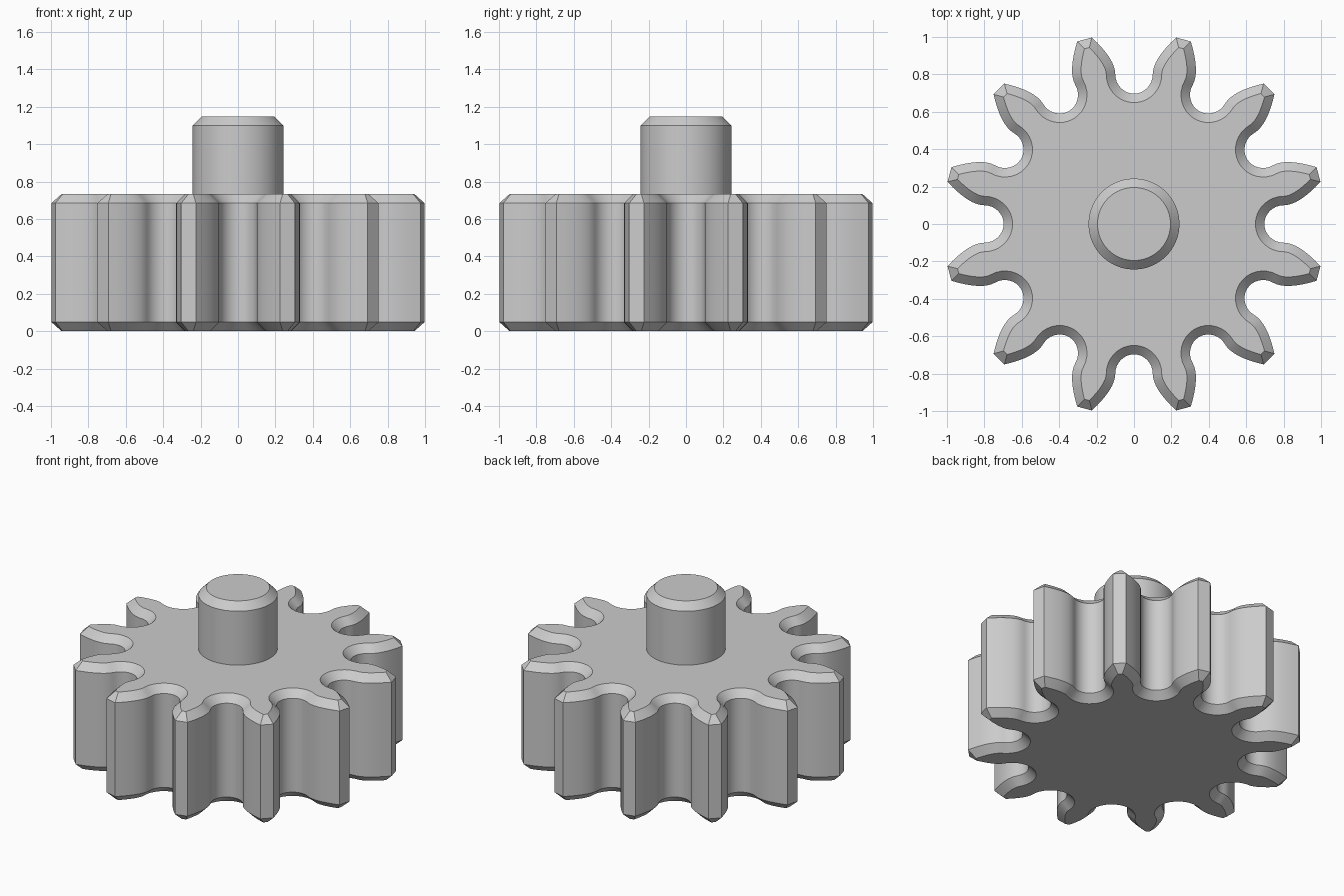
import bpy
import bmesh
import math
from mathutils import Vector, Matrix

cube = bpy.data.objects.get("Cube")
if cube:
    bpy.data.objects.remove(cube, do_unlink=True)

TEETH = 12
CHAMFER = 0.048
GEAR_TOP = 0.733

# One flat grey for everything
steel = bpy.data.materials.new("light_grey")
steel.use_nodes = True
GREY = (0.6, 0.6, 0.6, 1.0)
steel.diffuse_color = GREY
steel.node_tree.nodes["Principled BSDF"].inputs["Base Color"].default_value = GREY


def gap_profile():
    """Outline of one tooth gap centred on +y, running from +x flank to -x flank."""
    start, bend, tip = Vector((0.10, 0.80)), Vector((0.10, 0.88)), Vector((0.225, 0.997))
    flank = []
    for i in range(9):
        t = i / 8
        flank.append(start * (1 - t) ** 2 + bend * 2 * t * (1 - t) + tip * t ** 2)
    right = flank[::-1]
    left = [Vector((-p.x, p.y)) for p in flank]
    # Rounded root between the two flanks
    root = [Vector((0.10 * math.cos(a), 0.80 - 0.103 * math.sin(a)))
            for a in (math.pi * k / 16 for k in range(1, 16))]
    return right + root + left


def inset(points, d):
    """Mitred inward offset of a counter-clockwise outline."""
    result = []
    for i, p in enumerate(points):
        e1 = (p - points[i - 1]).normalized()
        e2 = (points[(i + 1) % len(points)] - p).normalized()
        n1, n2 = Vector((-e1.y, e1.x)), Vector((-e2.y, e2.x))
        result.append(p + (n1 + n2) * d / (1 + n1.dot(n2)))
    return result


def circle(radius, count=96):
    return [Vector((radius * math.cos(2 * math.pi * i / count),
                    radius * math.sin(2 * math.pi * i / count))) for i in range(count)]


def loft(name, sections):
    """Closed solid through matching outlines given as (points, z)."""
    bm = bmesh.new()
    rings = [[bm.verts.new((p.x, p.y, z)) for p in pts] for pts, z in sections]
    for low, high in zip(rings, rings[1:]):
        for i in range(len(low)):
            j = (i + 1) % len(low)
            bm.faces.new((low[i], low[j], high[j], high[i]))
    bm.faces.new(rings[0][::-1])
    bm.faces.new(rings[-1])
    mesh = bpy.data.meshes.new(name)
    bm.to_mesh(mesh)
    bm.free()
    mesh.materials.append(steel)
    obj = bpy.data.objects.new(name, mesh)
    bpy.context.collection.objects.link(obj)
    bpy.ops.object.select_all(action='DESELECT')
    obj.select_set(True)
    bpy.context.view_layer.objects.active = obj
    bpy.ops.object.shade_smooth_by_angle(angle=math.radians(30))
    return obj


# Toothed wheel with chamfered upper and lower rims
outline = []
for k in range(TEETH):
    turn = Matrix.Rotation(2 * math.pi * k / TEETH, 2)
    outline += [turn @ p for p in gap_profile()]
rim = inset(outline, CHAMFER)
loft("gear_wheel", [(rim, 0.0), (outline, CHAMFER),
                    (outline, GEAR_TOP - CHAMFER), (rim, GEAR_TOP)])

# Central shaft with a chamfered end
loft("shaft", [(circle(0.243), GEAR_TOP - 0.03), (circle(0.243), 1.147 - CHAMFER),
               (circle(0.243 - CHAMFER), 1.147)])
